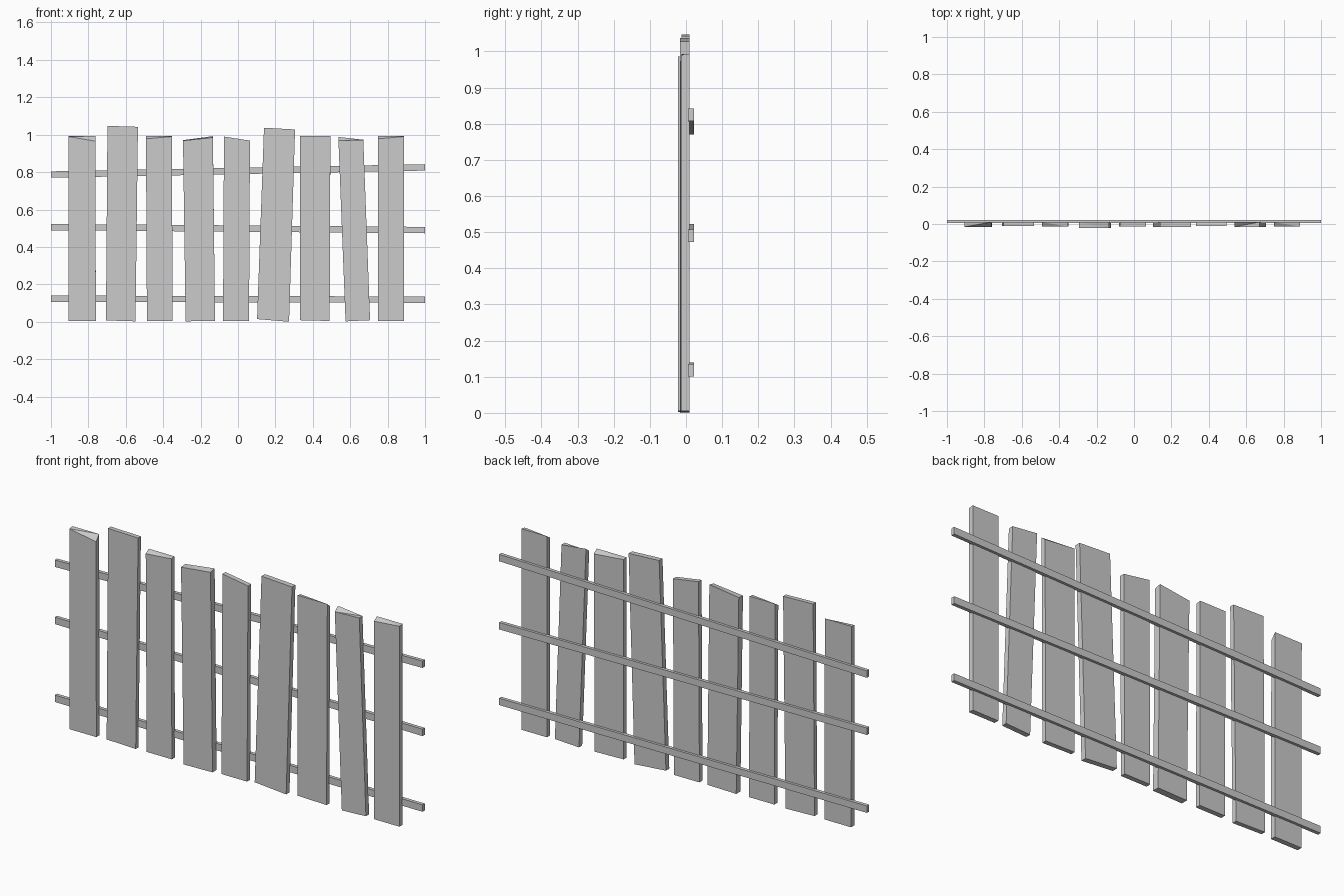
import bpy, bmesh

if "Cube" in bpy.data.objects:
    bpy.data.objects.remove(bpy.data.objects["Cube"])


def slab(name, front, back, y0, y1):
    """Six-sided board: front and back outlines of four (x, z) corners."""
    bm = bmesh.new()
    f = [bm.verts.new((x, y0, z)) for x, z in front]
    b = [bm.verts.new((x, y1, z)) for x, z in back]
    bm.faces.new(f)
    bm.faces.new(b[::-1])
    for i in range(4):
        j = (i + 1) % 4
        bm.faces.new((f[j], f[i], b[i], b[j]))
    bmesh.ops.triangulate(bm, faces=bm.faces[:])
    bmesh.ops.recalc_face_normals(bm, faces=bm.faces[:])
    me = bpy.data.meshes.new(name)
    bm.to_mesh(me)
    bm.free()
    bpy.context.collection.objects.link(bpy.data.objects.new(name, me))


# Pickets: bottom x pair, top x pair, front top z pair, back top z pair,
# bottom z pair, front y
pickets = [
    ((-.905, -.76), (-.907, -.762), (.99, .965), (.993, .993), (.005, .005), -.015),
    ((-.706, -.548), (-.698, -.535), (1.047, 1.042), (1.047, 1.042), (.007, .002), -.012),
    ((-.487, -.350), (-.492, -.353), (.978, .99), (.993, .993), (.005, .005), -.014),
    ((-.280, -.123), (-.294, -.134), (.968, .985), (.971, .992), (.002, .005), -.0225),
    ((-.080, .059), (-.075, .064), (.99, .968), (.99, .968), (.005, .005), -.014),
    ((.102, .273), (.139, .305), (1.037, 1.028), (1.037, 1.028), (.014, 0), -.016),
    ((.332, .490), (.332, .494), (.993, .993), (.99, .975), (.008, .004), -.012),
    ((.575, .706), (.537, .670), (.968, .973), (.988, .973), (.002, .008), -.015),
    ((.749, .888), (.749, .888), (.978, .99), (.993, .993), (.005, .005), -.014),
]
for i, (bx, tx, ft, bt, bz, y) in enumerate(pickets, 1):
    base = [(bx[0], bz[0]), (bx[1], bz[1])]
    slab(f"picket_{i}",
         base + [(tx[1], ft[1]), (tx[0], ft[0])],
         base + [(tx[1], bt[1]), (tx[0], bt[0])], y, .01)

# Rails behind the pickets: centre height at left and right ends
rails = {"lower_rail": (.123, .118), "middle_rail": (.506, .49), "upper_rail": (.787, .825)}
for name, (zl, zr) in rails.items():
    h = .017
    outline = [(-1, zl - h), (1, zr - h), (1, zr + h), (-1, zl + h)]
    slab(name, outline, outline, .005, .0225)
